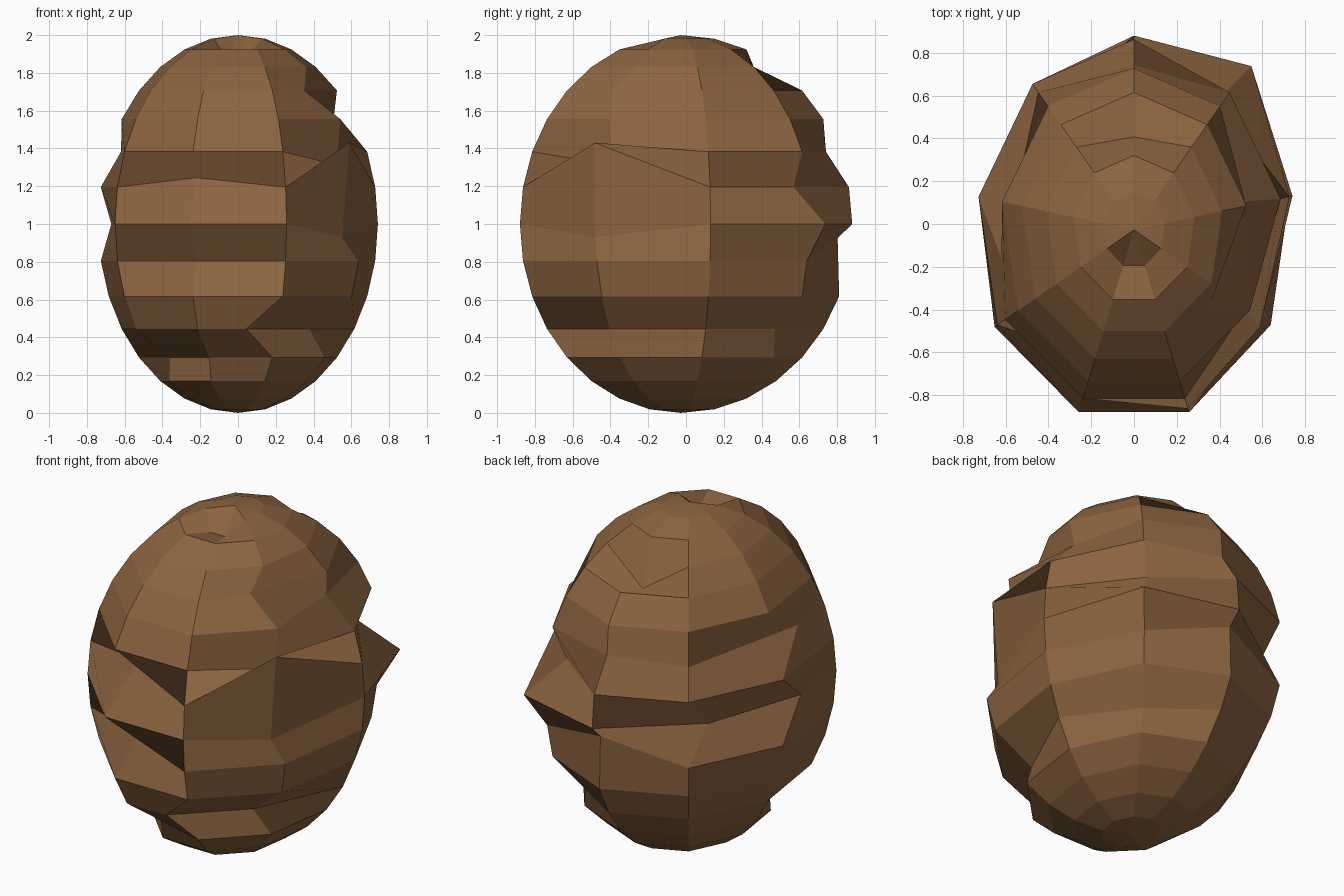
import bpy, bmesh
from math import sin, cos, pi, radians

cube = bpy.data.objects.get("Cube")
if cube:
    bpy.data.objects.remove(cube)

SIDES, RINGS = 9, 16
RX, RY, Y_MID = 0.752, 0.907, -0.027

# Shifted corners of the wrapped strips: column letter + ring -> offset
SHIFTS = {
    # sunken flap at the crown
    "E15": (0, 0, -0.09), "F15": (0, 0, -0.09),
    # back
    "A13": (0, -0.07, -0.18), "A10": (0, -0.07, 0), "A7": (0, -0.06, 0.12),
    # left side
    "B9": (-0.09, -0.085, 0), "B8": (0.065, 0.07, 0), "B7": (-0.01, -0.015, 0),
    "B5": (-0.07, -0.08, 0), "C11": (-0.11, 0, 0),
    "D12": (-0.11, -0.04, 0), "D10": (-0.08, 0.05, -0.07),
    "D9": (-0.05, -0.01, 0.235), "D8": (-0.1, 0, -0.07),
    # front
    "D5": (-0.16, 0, 0), "E5": (-0.17, 0, 0),
    "F9": (0.03, 0.25, 0.05), "F7": (0.03, 0.25, 0), "F4": (0.03, 0.12, 0),
    # right side
    "G4": (0.1, 0.08, 0), "H10": (0.065, -0.28, 0),
    "H8": (0.07, -0.25, 0), "I8": (0.01, -0.2, 0),
}


def corner(bm, col, ring):
    """Point on the egg, with the strip offset added."""
    a, p = radians(360 / SIDES * col), pi * ring / RINGS
    dx, dy, dz = SHIFTS.get("ABCDEFGHI"[col] + str(ring), (0, 0, 0))
    return bm.verts.new((RX * sin(p) * sin(a) + dx,
                         Y_MID + RY * sin(p) * cos(a) + dy,
                         1 - cos(p) + dz))


# Egg-shaped shell of overlapping strips
bm = bmesh.new()
rings = [[corner(bm, c, r) for c in range(SIDES)] for r in range(1, RINGS)]
bottom = bm.verts.new((0, Y_MID, 0))
top = bm.verts.new((0, Y_MID, 2))
for c in range(SIDES):
    n = (c + 1) % SIDES
    bm.faces.new((bottom, rings[0][c], rings[0][n]))
    bm.faces.new((top, rings[-1][n], rings[-1][c]))
    for low, high in zip(rings, rings[1:]):
        bm.faces.new((low[c], high[c], high[n], low[n]))
bmesh.ops.recalc_face_normals(bm, faces=bm.faces)

mesh = bpy.data.meshes.new("wrapped_shell")
bm.to_mesh(mesh)
bm.free()
shell = bpy.data.objects.new("wrapped_shell", mesh)
bpy.context.collection.objects.link(shell)

# Brown hide colour
brown = bpy.data.materials.new("brown")
brown.use_nodes = True
colour = (0.262, 0.127, 0.051, 1)
brown.diffuse_color = colour
brown.node_tree.nodes["Principled BSDF"].inputs["Base Color"].default_value = colour
mesh.materials.append(brown)
